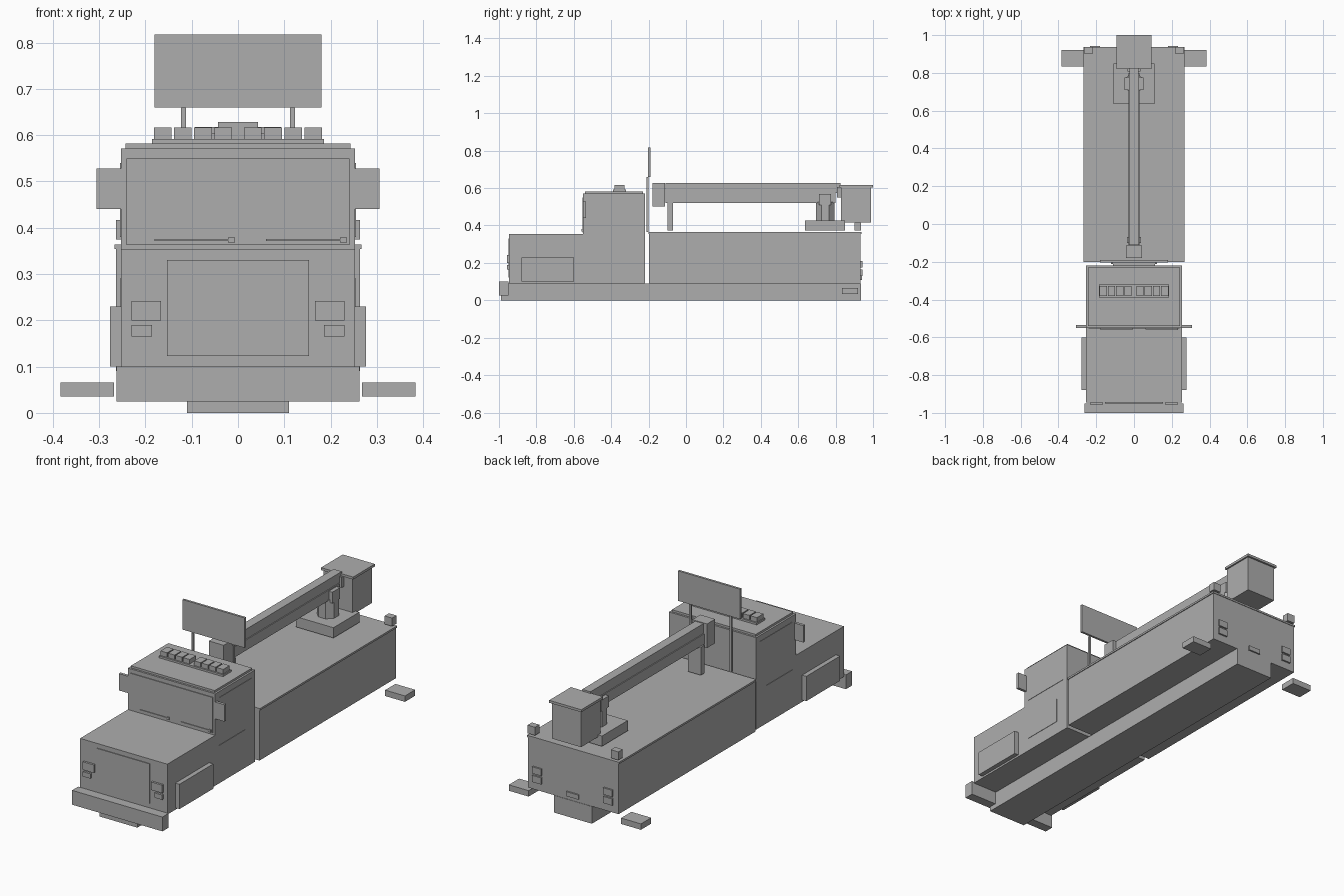
import bpy
import bmesh
import math
from mathutils import Matrix

cube = bpy.data.objects.get("Cube")
if cube:
    bpy.data.objects.remove(cube, do_unlink=True)

GREY = (0.42, 0.42, 0.42, 1)
grey = bpy.data.materials.new("plain grey")
grey.use_nodes = True
grey.diffuse_color = GREY
grey.node_tree.nodes["Principled BSDF"].inputs["Base Color"].default_value = GREY


def finish(name, bm):
    mesh = bpy.data.meshes.new(name)
    bm.to_mesh(mesh)
    bm.free()
    mesh.materials.append(grey)
    obj = bpy.data.objects.new(name, mesh)
    bpy.context.collection.objects.link(obj)
    return obj


def box(name, x, y, z, top_scale=1):
    """Box from (low, high) ranges; a single x value means a symmetric width."""
    if not isinstance(x, tuple):
        x = (-x, x)
    bm = bmesh.new()
    bmesh.ops.create_cube(bm, size=1)
    for v in bm.verts:
        if v.co.z > 0:
            v.co.y *= top_scale
        v.co = [lo + (c + 0.5) * (hi - lo) for c, (lo, hi) in zip(v.co, (x, y, z))]
    return finish(name, bm)


def pair(name, x, y, z):
    """The same box on the left (+x) and the right (-x)."""
    box("left_" + name, x, y, z)
    box("right_" + name, (-x[1], -x[0]), y, z)


# Chassis and bumper
box("chassis", 0.11, (-0.99, 0.936), (0, 0.09))
box("front_bumper", 0.262, (-1, -0.95), (0.025, 0.1))

# Cab with hood and roof
box("hood_and_cab_base", 0.253, (-0.946, -0.22), (0.09, 0.354))
box("cab", 0.253, (-0.55, -0.22), (0.354, 0.571))
box("cab_roof", 0.243, (-0.54, -0.23), (0.571, 0.582))
box("windshield", 0.241, (-0.554, -0.55), (0.363, 0.55))
box("grille", 0.153, (-0.95, -0.946), (0.123, 0.33))
pair("headlight", (0.166, 0.23), (-0.957, -0.946), (0.2, 0.242))
pair("turn_signal", (0.186, 0.23), (-0.957, -0.946), (0.165, 0.19))
pair("front_fender", (0.253, 0.277), (-0.88, -0.6), (0.1, 0.23))
pair("mirror", (0.253, 0.306), (-0.55, -0.535), (0.44, 0.528))
pair("side_window", (0.253, 0.255), (-0.52, -0.25), (0.38, 0.54))
pair("door_panel", (0.253, 0.255), (-0.52, -0.3), (0.16, 0.29))

# Wipers
for side, start, end in (("right", -0.18, -0.008), ("left", 0.06, 0.234)):
    box(side + "_wiper_arm", (start, end), (-0.558, -0.554), (0.371, 0.376))
    box(side + "_wiper_pivot", (end - 0.013, end), (-0.56, -0.554), (0.367, 0.38))

# Roof light bar
box("light_bar_base", 0.186, (-0.39, -0.32), (0.582, 0.592))
for i in range(4):
    start = 0.013 + i * 0.0435
    pair(f"roof_lamp_{i + 1}", (start, start + 0.038), (-0.382, -0.328), (0.592, 0.616))

# Sign board behind the cab
box("sign_board", 0.18, (-0.203, -0.191), (0.66, 0.817))
pair("sign_post", (0.112, 0.123), (-0.211, -0.2), (0.364, 0.66))

# Cargo body with slightly overhanging deck
box("cargo_body", 0.263, (-0.198, 0.934), (0.09, 0.354))
box("cargo_deck", 0.267, (-0.2, 0.937), (0.354, 0.364))
pair("rear_beacon", (0.22, 0.263), (0.9, 0.936), (0.374, 0.417))
pair("rear_brake_light", (0.18, 0.232), (0.934, 0.943), (0.175, 0.21))
pair("rear_turn_light", (0.18, 0.232), (0.934, 0.943), (0.13, 0.165))
box("rear_plate", 0.035, (0.934, 0.942), (0.108, 0.132))
pair("outrigger_pad", (0.268, 0.383), (0.835, 0.92), (0.035, 0.066))

# Crane turret
box("turret_base", 0.108, (0.636, 0.85), (0.372, 0.426))
bm = bmesh.new()
bmesh.ops.create_cone(bm, cap_ends=True, segments=8, depth=0.1,
                      radius1=0.05 / math.cos(math.pi / 8),
                      radius2=0.05 / math.cos(math.pi / 8))
bmesh.ops.transform(bm, verts=bm.verts,
                    matrix=Matrix.Translation((0, 0.745, 0.475)) @ Matrix.Rotation(math.pi / 8, 4, "Z"))
finish("turret_column", bm)
box("turret_joint", 0.05, (0.71, 0.775), (0.51, 0.568))

# Boom, its head and rest
box("upper_boom", 0.024, (-0.11, 0.825), (0.574, 0.626))
box("lower_boom", 0.029, (-0.11, 0.8), (0.519, 0.574))
box("boom_head", 0.043, (-0.18, -0.113), (0.502, 0.628))
box("boom_rest", 0.037, (-0.1, -0.07), (0.374, 0.52))

# Work basket
box("basket", 0.085, (0.828, 0.99), (0.415, 0.606))
box("basket_rim", 0.093, (0.82, 1), (0.604, 0.617))
box("basket_mount", 0.035, (0.808, 0.828), (0.55, 0.605))
